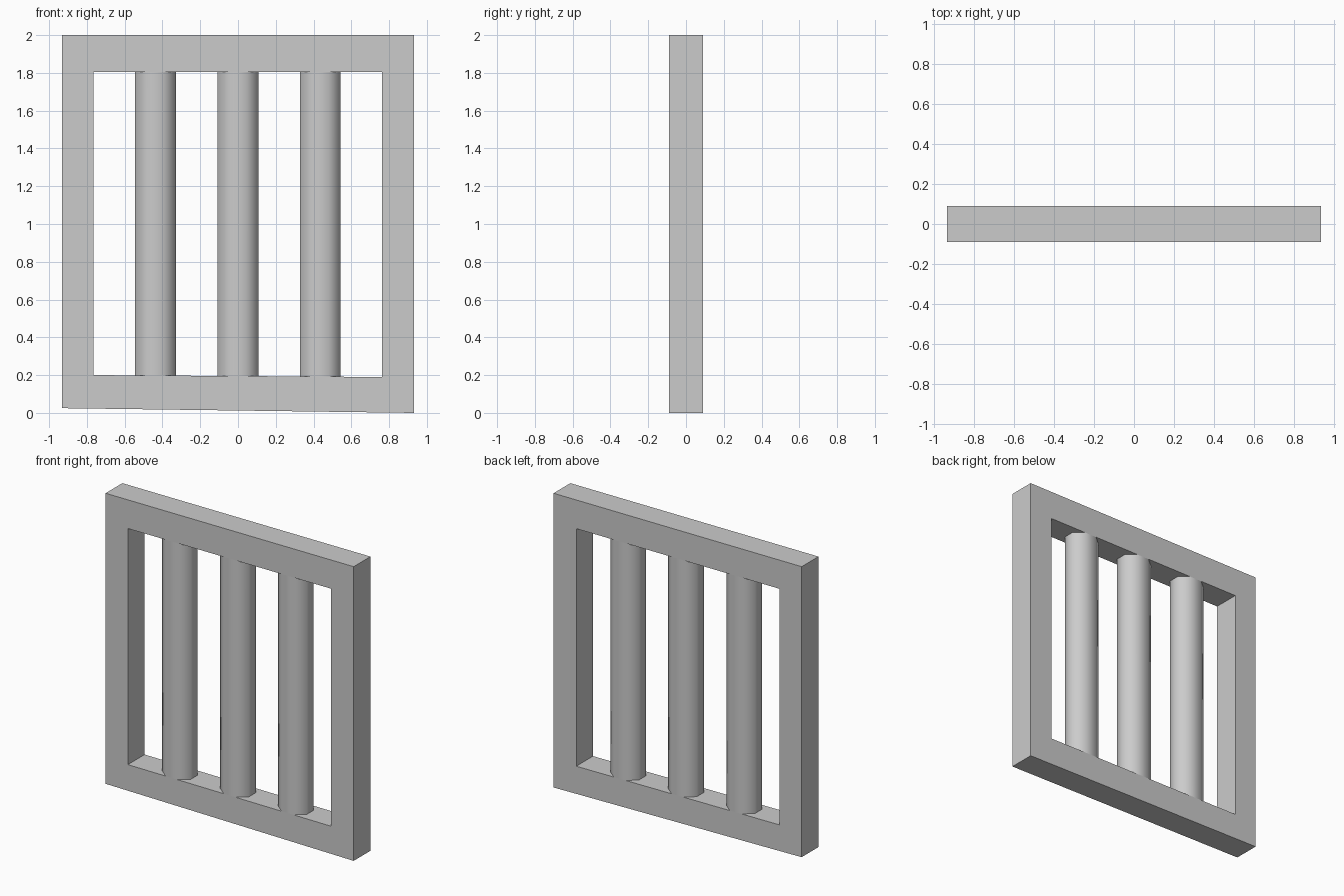
import bpy, bmesh, math

if "Cube" in bpy.data.objects:
    bpy.data.objects.remove(bpy.data.objects["Cube"])

D = 0.09                      # half depth of the frame
LEFT, RIGHT = -0.765, 0.762   # window opening
TOP = 1.805


def sill_z(x):
    # the sill drops slightly to the right
    return 0.2 - 0.01 * (x - LEFT) / (RIGHT - LEFT)


def add_object(name, bm):
    bmesh.ops.recalc_face_normals(bm, faces=bm.faces)
    mesh = bpy.data.meshes.new(name)
    bm.to_mesh(mesh)
    bm.free()
    obj = bpy.data.objects.new(name, mesh)
    bpy.context.collection.objects.link(obj)
    return obj


# Frame: outer and inner outlines, bridged on front, back, rim and reveal
outer = [(-0.933, 0.025), (0.933, 0.0), (0.933, 2.0), (-0.933, 2.0)]
inner = [(LEFT, sill_z(LEFT)), (RIGHT, sill_z(RIGHT)), (RIGHT, TOP), (LEFT, TOP)]
bm = bmesh.new()
rings = [[bm.verts.new((x, y, z)) for x, z in outline]
         for outline, y in ((outer, -D), (outer, D), (inner, D), (inner, -D))]
for r in range(4):
    a, b = rings[r], rings[(r + 1) % 4]
    for i in range(4):
        j = (i + 1) % 4
        bm.faces.new((a[i], a[j], b[j], b[i]))
add_object("window_frame", bm)

# Bars: smooth eight-sided columns, flush with the frame and ending on the sill
R = 1 / math.cos(math.pi / 8)
for name, cx in (("left_bar", -0.437), ("middle_bar", 0.0), ("right_bar", 0.435)):
    bm = bmesh.new()
    low, high = [], []
    for k in range(8):
        t = math.pi / 8 + k * math.pi / 4
        x, y = cx + 0.108 * R * math.cos(t), D * R * math.sin(t)
        low.append(bm.verts.new((x, y, sill_z(x))))
        high.append(bm.verts.new((x, y, TOP)))
    for k in range(8):
        n = (k + 1) % 8
        bm.faces.new((low[k], low[n], high[n], high[k])).smooth = True
    add_object(name, bm)
